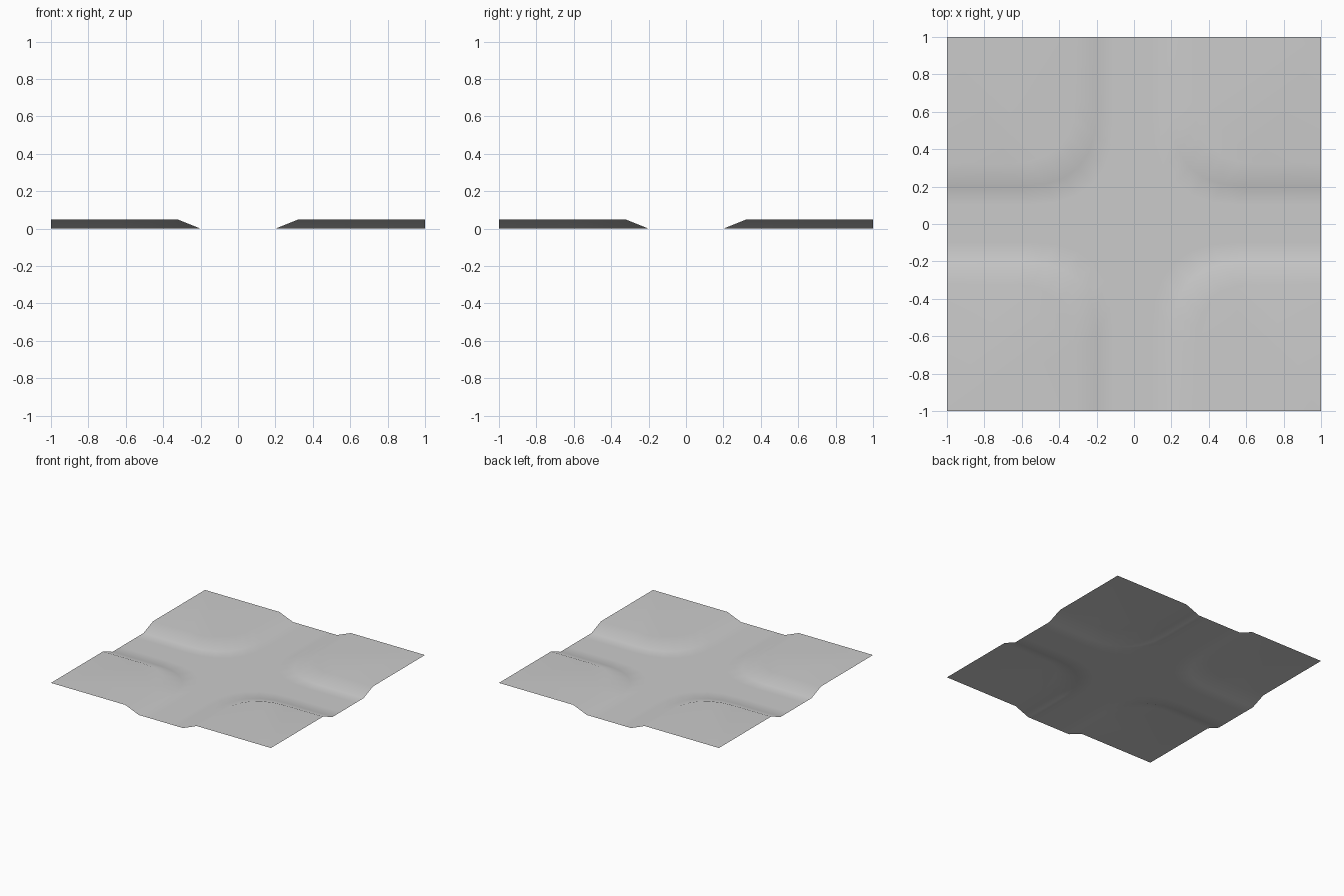
import bpy, bmesh
from mathutils import Vector

cube = bpy.data.objects.get("Cube")
if cube:
    bpy.data.objects.remove(cube, do_unlink=True)

SEGMENTS = 6      # steps around each rounded corner
HEIGHT = 0.05     # rise of the raised corners

mat = bpy.data.materials.new("plain_grey")
mat.use_nodes = True
grey = (0.6, 0.6, 0.6, 1)
mat.diffuse_color = grey
mat.node_tree.nodes["Principled BSDF"].inputs["Base Color"].default_value = grey


def rail(offset, bend, z):
    """Path from the x edge, around a rounded corner, to the y edge."""
    a, c, b = Vector((bend, offset)), Vector((offset, offset)), Vector((offset, bend))
    pts = [Vector((1, offset))]
    for i in range(SEGMENTS + 1):
        t = i / SEGMENTS
        pts.append(a * (1 - t) ** 2 + c * 2 * t * (1 - t) + b * t ** 2)
    pts.append(Vector((offset, 1)))
    return [(p.x, p.y, z) for p in pts]


# rails: road edge, foot of the slope, top of the slope
rails = [rail(0.1, 0.55, 0), rail(0.2, 0.6, 0), rail(0.325, 0.66, HEIGHT)]

bm = bmesh.new()
road_outline = []
for sx, sy in ((1, 1), (-1, 1), (-1, -1), (1, -1)):
    flip = sx * sy < 0
    rows = [[bm.verts.new((sx * x, sy * y, z)) for x, y, z in r] for r in rails]

    # road shoulder and slope
    for low, high in zip(rows, rows[1:]):
        for i in range(len(low) - 1):
            bm.faces.new((low[i], high[i], high[i + 1], low[i + 1]))

    # raised flat corner
    bm.faces.new(rows[-1] + [bm.verts.new((sx, sy, HEIGHT))])
    road_outline += rows[0][::-1] if flip else rows[0]

# flat cross in the middle
bm.faces.new(road_outline)

bm.normal_update()
for f in bm.faces:
    if f.normal.z < 0:
        f.normal_flip()
    f.smooth = True

mesh = bpy.data.meshes.new("crossroads_ground")
bm.to_mesh(mesh)
bm.free()
mesh.materials.append(mat)
ground = bpy.data.objects.new("crossroads_ground", mesh)
bpy.context.collection.objects.link(ground)

# keep the large flats evenly shaded
weighted = ground.modifiers.new("flat_shading_balance", "WEIGHTED_NORMAL")
weighted.mode = "FACE_AREA"
